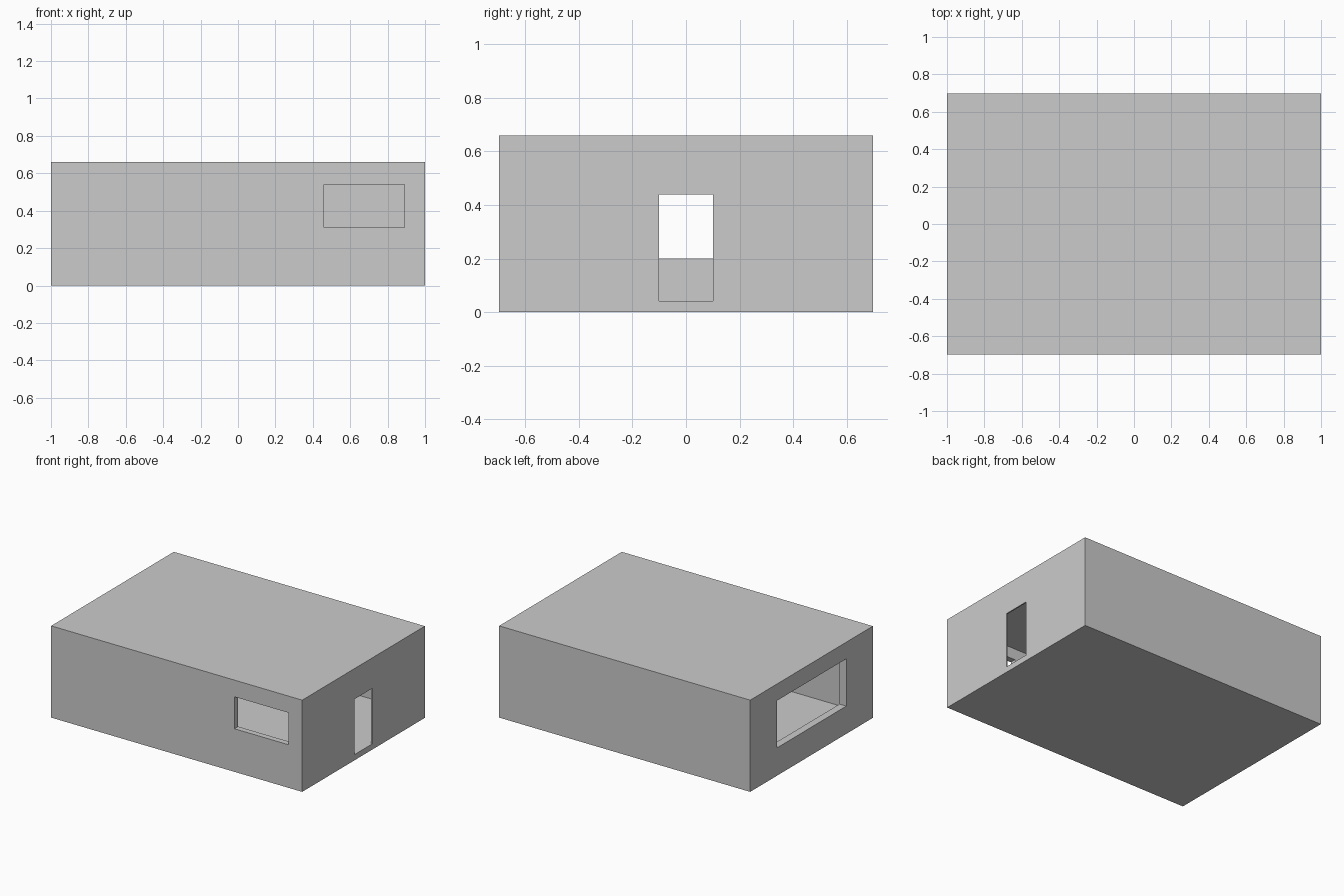
import bpy, bmesh
from mathutils import Vector

if "Cube" in bpy.data.objects:
    bpy.data.objects.remove(bpy.data.objects["Cube"])


def box(name, lo, hi):
    """Axis-aligned box between two corners."""
    bm = bmesh.new()
    bmesh.ops.create_cube(bm, size=1)
    lo, hi = Vector(lo), Vector(hi)
    for v in bm.verts:
        v.co = Vector((lo[i] + (v.co[i] + 0.5) * (hi[i] - lo[i]) for i in range(3)))
    mesh = bpy.data.meshes.new(name)
    bm.to_mesh(mesh)
    bm.free()
    ob = bpy.data.objects.new(name, mesh)
    bpy.context.collection.objects.link(ob)
    return ob


# Outer shell of the room
room = box("room_shell", (-0.999, -0.697, 0), (0.999, 0.697, 0.66))

# Hollow interior and openings
cutters = [
    box("interior_cutter", (-0.945, -0.655, 0.04), (0.99, 0.665, 0.62)),
    box("front_window_cutter", (0.46, -0.8, 0.31), (0.89, -0.6, 0.54)),
    box("left_window_cutter", (-1.1, -0.395, 0.20), (-0.9, 0.39, 0.54)),
    box("door_cutter", (0.9, -0.1, 0.041), (1.1, 0.1, 0.44)),
]
for c in cutters:
    c.hide_render = True
    c.display_type = 'WIRE'
    m = room.modifiers.new(c.name, 'BOOLEAN')
    m.operation = 'DIFFERENCE'
    m.solver = 'EXACT'
    m.object = c
